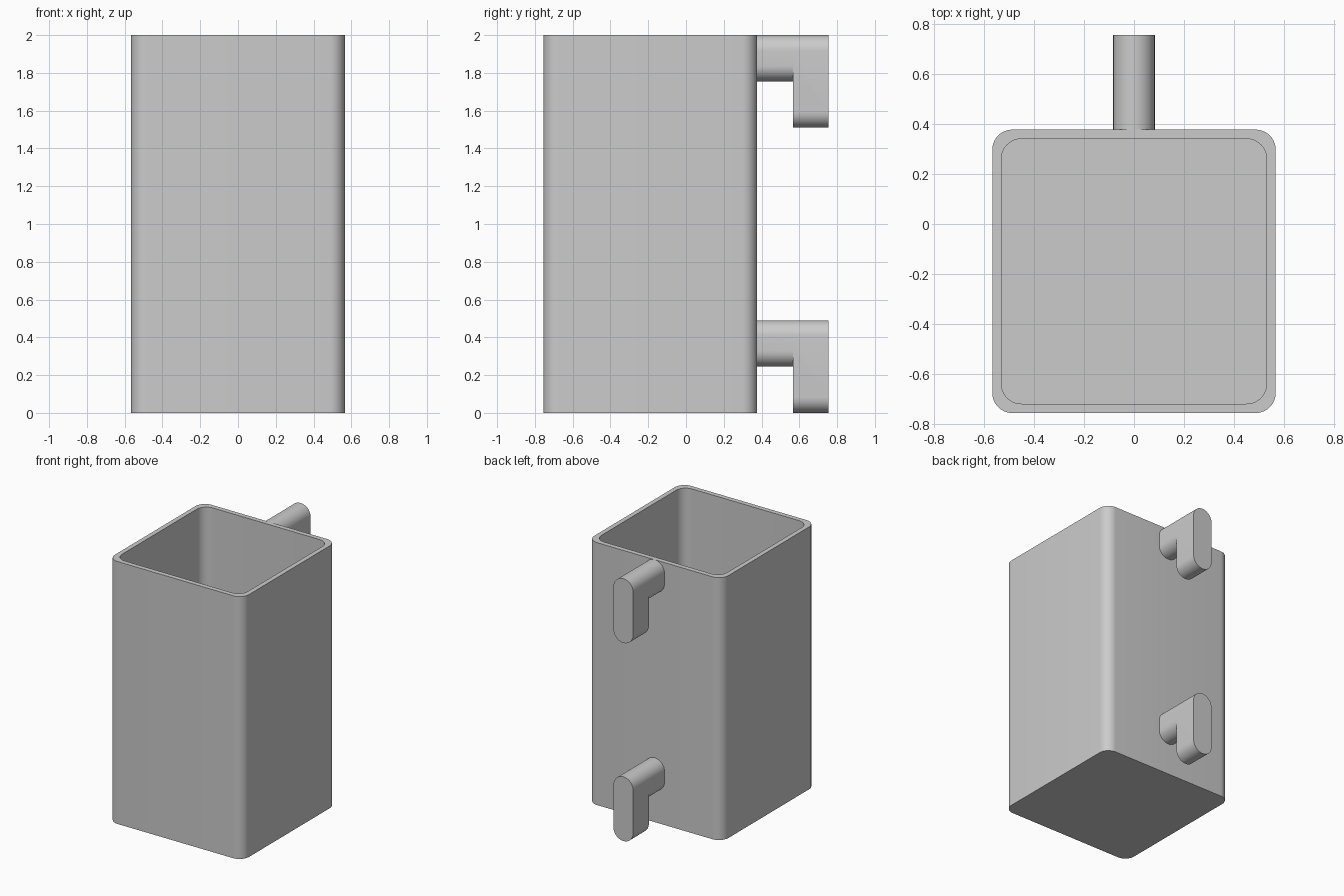
import bpy, bmesh, math

if "Cube" in bpy.data.objects:
    bpy.data.objects.remove(bpy.data.objects["Cube"])

grey = bpy.data.materials.new("plain grey")
grey.diffuse_color = (0.6, 0.6, 0.6, 1)
grey.use_nodes = True
grey.node_tree.nodes["Principled BSDF"].inputs["Base Color"].default_value = grey.diffuse_color


def rounded_rect(x0, x1, y0, y1, r, steps=10):
    """Counter-clockwise outline of a rounded rectangle."""
    corners = [(x1 - r, y1 - r), (x0 + r, y1 - r), (x0 + r, y0 + r), (x1 - r, y0 + r)]
    points = []
    for i, (cx, cy) in enumerate(corners):
        for k in range(steps + 1):
            a = math.pi / 2 * (i + k / steps)
            points.append((cx + r * math.cos(a), cy + r * math.sin(a)))
    return points


def finish(bm, name):
    bmesh.ops.remove_doubles(bm, verts=bm.verts, dist=1e-5)
    bmesh.ops.recalc_face_normals(bm, faces=bm.faces)
    mesh = bpy.data.meshes.new(name)
    bm.to_mesh(mesh)
    bm.free()
    mesh.materials.append(grey)
    obj = bpy.data.objects.new(name, mesh)
    bpy.context.collection.objects.link(obj)
    bpy.ops.object.select_all(action='DESELECT')
    bpy.context.view_layer.objects.active = obj
    obj.select_set(True)
    bpy.ops.object.shade_smooth_by_angle(angle=math.radians(30))
    return obj


def skin(bm, loops):
    """Join successive equal-length loops and cap both ends."""
    rings = [[bm.verts.new(p) for p in loop] for loop in loops]
    n = len(rings[0])
    for a, b in zip(rings, rings[1:]):
        for i in range(n):
            j = (i + 1) % n
            bm.faces.new((a[i], a[j], b[j], b[i]))
    bm.faces.new(rings[0])
    bm.faces.new(rings[-1])


# Square open container: outer wall, rim, inner wall and floor
outer = rounded_rect(-0.566, 0.566, -0.755, 0.377, 0.08)
inner = rounded_rect(-0.53, 0.53, -0.718, 0.34, 0.08)
bm = bmesh.new()
skin(bm, [[(x, y, z) for x, y in outline]
          for outline, z in ((outer, 0), (outer, 2), (inner, 2), (inner, 0.038))])
finish(bm, "container")


# Hanging hooks on the back: a short arm stepping out to a longer downward tab
def hook(name, top):
    arm = rounded_rect(-0.083, 0.083, top - 0.245, top, 0.083)
    tab = rounded_rect(-0.083, 0.083, top - 0.49, top, 0.083)
    bm = bmesh.new()
    skin(bm, [[(x, y, z) for x, z in outline]
              for outline, y in ((arm, 0.377), (arm, 0.566), (tab, 0.566), (tab, 0.755))])
    # Drop the zero-area strips where the arm and tab share their rounded top
    bmesh.ops.dissolve_degenerate(bm, dist=1e-5, edges=bm.edges)
    finish(bm, name)


hook("upper_hook", 2.0)
hook("lower_hook", 0.49)
